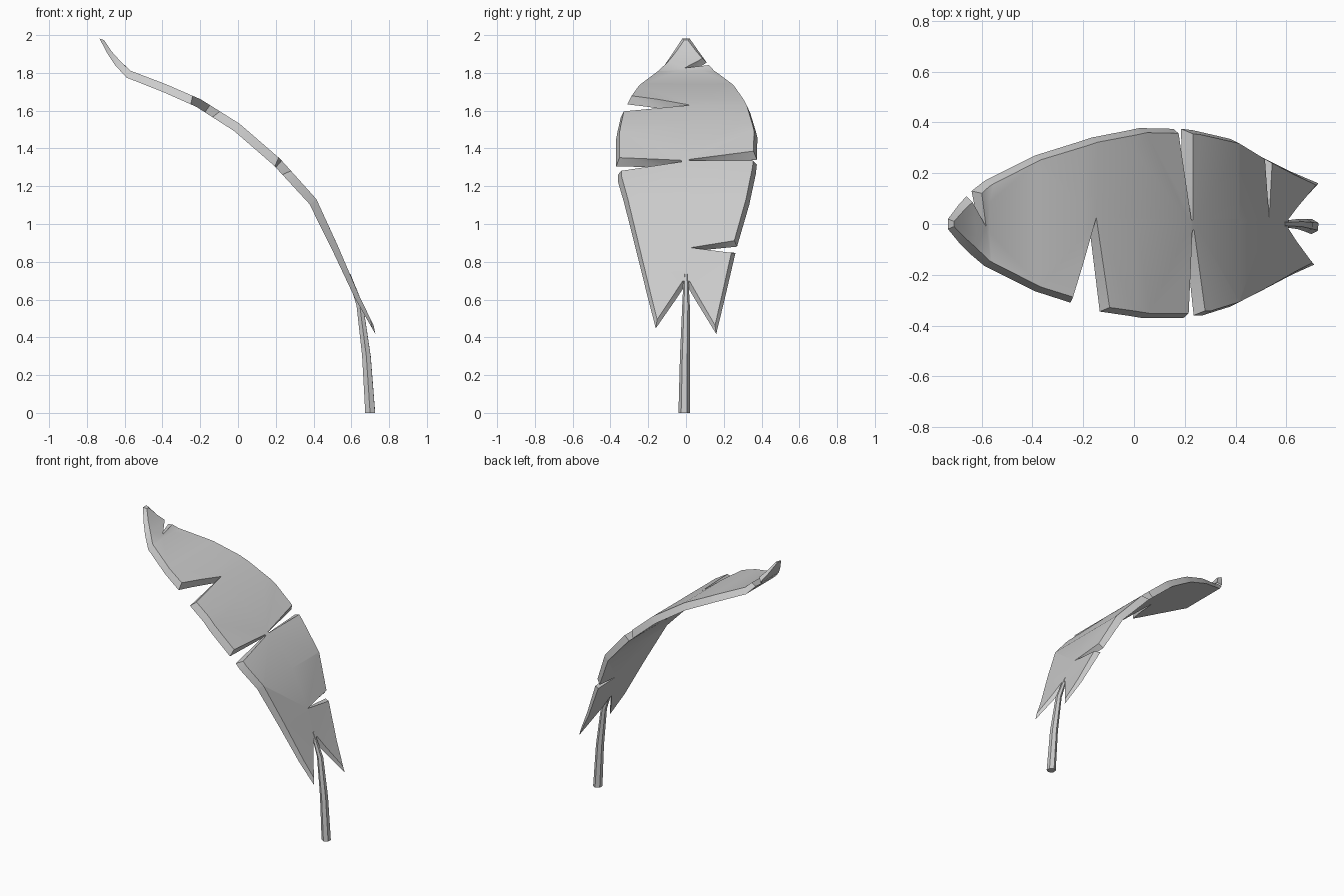
import bpy, bmesh, math
from mathutils import Vector

if "Cube" in bpy.data.objects:
    bpy.data.objects.remove(bpy.data.objects["Cube"])

# Side profile of the leaf underside: x, z, blade thickness
PROFILE = [(-0.735, 1.985, .015), (-0.69, 1.90, .025), (-0.65, 1.84, .035), (-0.59, 1.775, .042),
           (-0.40, 1.70, .044), (-0.22, 1.62, .046), (-0.02, 1.492, .048), (0.19, 1.31, .048),
           (0.378, 1.106, .045), (0.50, .86, .036), (0.62, .605, .026), (0.727, .418, .012)]
# Blade outline seen from above, including the torn notches
OUTLINE = [(-.733, .02), (-.66, .11), (-.62, .03), (-.64, .13), (-.58, .175), (-.39, .27),
           (-.17, .34), (.02, .378), (.155, .375), (.195, .02), (.185, .375), (.23, .37),
           (.38, .335), (.49, .27), (.50, .07), (.506, .262), (.727, .16), (.59, .008),
           (.59, -.008), (.71, -.16), (.38, -.325), (.27, -.36), (.235, -.36), (.20, -.03),
           (.195, -.37), (.03, -.37), (-.135, -.345), (-.175, -.02), (-.25, -.31),
           (-.39, -.265), (-.59, -.165), (-.733, -.02)]

pts = [Vector((x, z)) for x, z, _ in PROFILE]
arc = [0.0]
for a, b in zip(pts, pts[1:]):
    arc.append(arc[-1] + (b - a).length)
norms = []
for i in range(len(pts)):
    d = (pts[min(i + 1, len(pts) - 1)] - pts[max(i - 1, 0)]).normalized()
    norms.append(Vector((-d.y, d.x)))


def arc_at(x):
    for i in range(len(pts) - 1):
        if x <= pts[i + 1].x or i == len(pts) - 2:
            f = (x - pts[i].x) / (pts[i + 1].x - pts[i].x)
            return arc[i] + f * (arc[i + 1] - arc[i])


def bend(co):
    s = min(max(co.x, 0), arc[-1])
    i = max(j for j in range(len(arc) - 1) if arc[j] <= s)
    f = (s - arc[i]) / (arc[i + 1] - arc[i])
    p = pts[i].lerp(pts[i + 1], f)
    n = norms[i].lerp(norms[i + 1], f).normalized()
    h = co.z * (PROFILE[i][2] * (1 - f) + PROFILE[i + 1][2] * f)
    return Vector((p.x + n.x * h, co.y, p.y + n.y * h))


def inset(poly, dist, limit):
    out = []
    for i, p in enumerate(poly):
        a = (p - poly[i - 1]).normalized()
        b = (poly[(i + 1) % len(poly)] - p).normalized()
        na, nb = Vector((a.y, -a.x)), Vector((b.y, -b.x))
        m = na + nb
        m = m.normalized() if m.length > 1e-5 else a
        out.append(p + m * min(dist / max(m.dot(na), .05), limit))
    return out


def finish(bm, name):
    bmesh.ops.recalc_face_normals(bm, faces=bm.faces)
    me = bpy.data.meshes.new(name)
    bm.to_mesh(me)
    bm.free()
    ob = bpy.data.objects.new(name, me)
    bpy.context.collection.objects.link(ob)
    bpy.ops.object.select_all(action='DESELECT')
    ob.select_set(True)
    bpy.context.view_layer.objects.active = ob
    bpy.ops.object.shade_smooth_by_angle(angle=math.radians(30))


# Leaf blade: flat bevelled slab, cut at the profile stations and bent
flat = [Vector((arc_at(x), y)) for x, y in OUTLINE]
bm = bmesh.new()
low = [bm.verts.new((p.x, p.y, 0)) for p in flat]
top = [bm.verts.new((p.x, p.y, 1)) for p in inset(flat, .018, .045)]
bm.faces.new(low)
bm.faces.new(top)
for i in range(len(low)):
    j = (i + 1) % len(low)
    bm.faces.new((low[i], low[j], top[j], top[i]))
bmesh.ops.triangulate(bm, faces=bm.faces[:])
for s in arc[1:-1]:
    bmesh.ops.bisect_plane(bm, geom=bm.verts[:] + bm.edges[:] + bm.faces[:], dist=1e-5,
                           plane_co=(s, 0, 0), plane_no=(1, 0, 0))
for v in bm.verts:
    v.co = bend(v.co)
finish(bm, "leaf_blade")

# Stem: tapering six-sided tube
bm = bmesh.new()
rings = []
for x, y, z, r in [(.70, -.01, 0, .03), (.68, -.006, .3, .026), (.645, 0, .57, .02), (.585, 0, .735, .012)]:
    rings.append([bm.verts.new((x + r * math.cos(k * math.pi / 3 + .5), y + r * math.sin(k * math.pi / 3 + .5), z))
                  for k in range(6)])
for a, b in zip(rings, rings[1:]):
    for k in range(6):
        bm.faces.new((a[k], a[(k + 1) % 6], b[(k + 1) % 6], b[k]))
bm.faces.new(rings[0])
bm.faces.new(rings[-1])
finish(bm, "leaf_stem")
